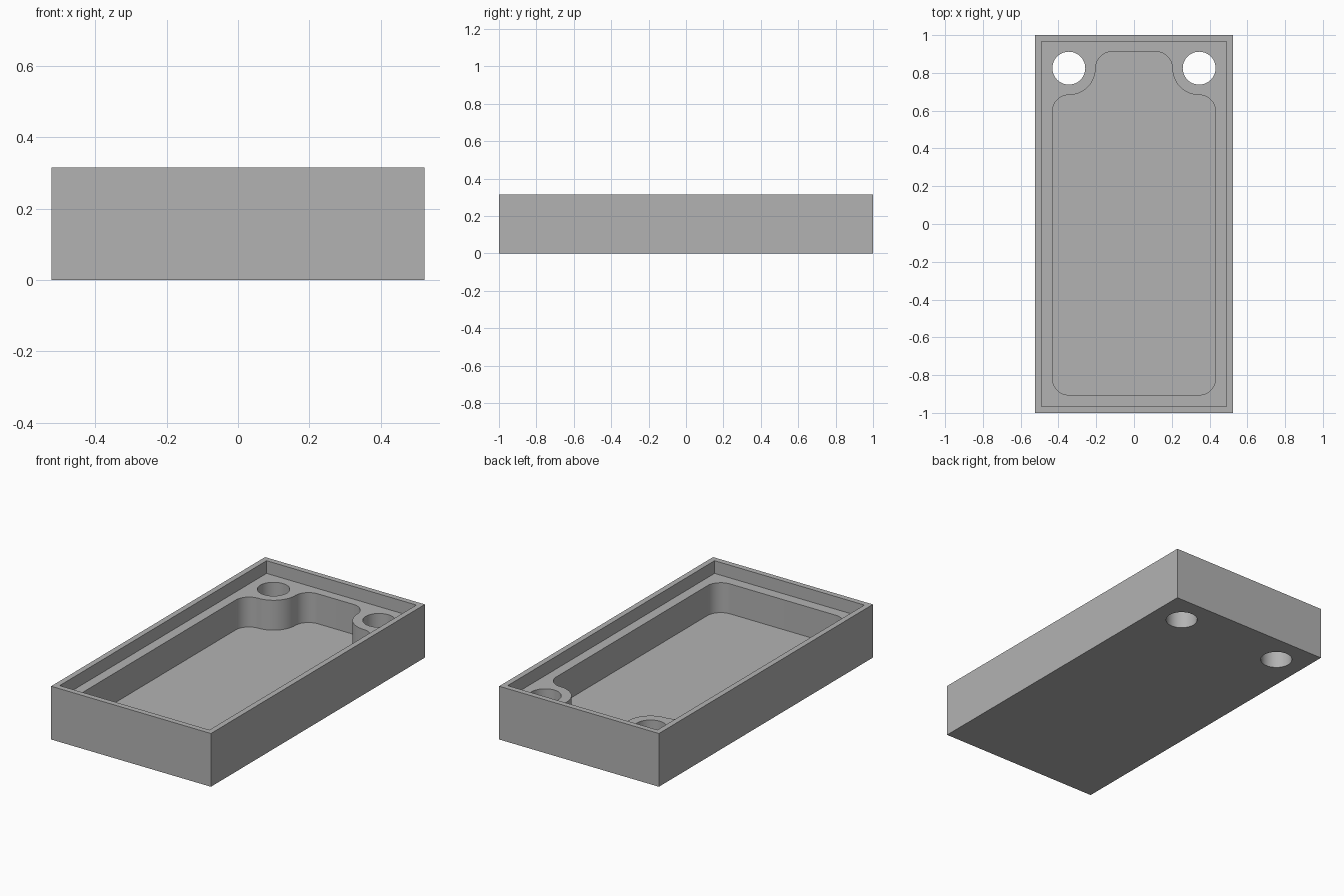
import bpy
import bmesh
from math import cos, sin, radians

cube = bpy.data.objects.get("Cube")
if cube:
    bpy.data.objects.remove(cube, do_unlink=True)

# Overall sizes
HALF_X, HALF_Y, HEIGHT = 0.523, 1.0, 0.315
LIP = 0.033                    # rim thickness
LEDGE_Z, FLOOR_Z = 0.24, 0.063
HOLE_X, HOLE_Y, HOLE_R = 0.345, 0.825, 0.087
BOSS_R = 0.142                 # wall around each hole
ABOVE, BELOW = HEIGHT + 0.1, -0.1

grey = bpy.data.materials.new("plain grey")
grey.use_nodes = True
grey.diffuse_color = (0.45, 0.45, 0.45, 1)
grey.node_tree.nodes["Principled BSDF"].inputs["Base Color"].default_value = grey.diffuse_color


def arc(cx, cy, r, start, end, steps=16):
    angles = [radians(start + (end - start) * i / steps) for i in range(steps + 1)]
    return [(cx + r * cos(a), cy + r * sin(a)) for a in angles]


def rectangle(hx, hy):
    return [(-hx, -hy), (hx, -hy), (hx, hy), (-hx, hy)]


def prism(name, outline, z0, z1):
    """Extrude a closed outline from z0 to z1."""
    bm = bmesh.new()
    base = bm.faces.new([bm.verts.new((x, y, z0)) for x, y in outline])
    top = bmesh.ops.extrude_face_region(bm, geom=[base])["geom"]
    verts = [v for v in top if isinstance(v, bmesh.types.BMVert)]
    bmesh.ops.translate(bm, verts=verts, vec=(0, 0, z1 - z0))
    bmesh.ops.recalc_face_normals(bm, faces=bm.faces)
    mesh = bpy.data.meshes.new(name)
    bm.to_mesh(mesh)
    bm.free()
    mesh.materials.append(grey)
    obj = bpy.data.objects.new(name, mesh)
    bpy.context.collection.objects.link(obj)
    return obj


# Outer block
tray = prism("tray", rectangle(HALF_X, HALF_Y), 0, HEIGHT)

# Pocket outline: rounded corners, stepping in around the two hole bosses
half = (arc(HOLE_X, -0.818, HOLE_R, -90, 0)
        + arc(HOLE_X, HOLE_Y - BOSS_R - HOLE_R, HOLE_R, 0, 90)
        + arc(HOLE_X, HOLE_Y, BOSS_R, 270, 180)[1:]
        + arc(HOLE_X - BOSS_R - HOLE_R, HOLE_Y, HOLE_R, 0, 90)[1:])
pocket = half + [(-x, y) for x, y in reversed(half)]

# Cutters: lid recess, pocket and two through holes
cutters = [
    prism("recess_cutter", rectangle(HALF_X - LIP, HALF_Y - LIP), LEDGE_Z, ABOVE),
    prism("pocket_cutter", pocket, FLOOR_Z, ABOVE),
]
for side, x in (("left", HOLE_X), ("right", -HOLE_X)):
    circle = arc(x, HOLE_Y, HOLE_R, 0, 360, 48)[:-1]
    cutters.append(prism(side + "_hole_cutter", circle, BELOW, ABOVE))

bpy.ops.object.select_all(action="DESELECT")
tray.select_set(True)
bpy.context.view_layer.objects.active = tray
for cutter in cutters:
    cutter.hide_render = True
    cut = tray.modifiers.new(cutter.name, "BOOLEAN")
    cut.operation = "DIFFERENCE"
    cut.solver = "EXACT"
    cut.object = cutter
    bpy.ops.object.modifier_apply(modifier=cut.name)
    bpy.data.objects.remove(cutter, do_unlink=True)

# Smooth the curved walls, keep the edges crisp
bpy.ops.object.shade_smooth_by_angle(angle=radians(30))
